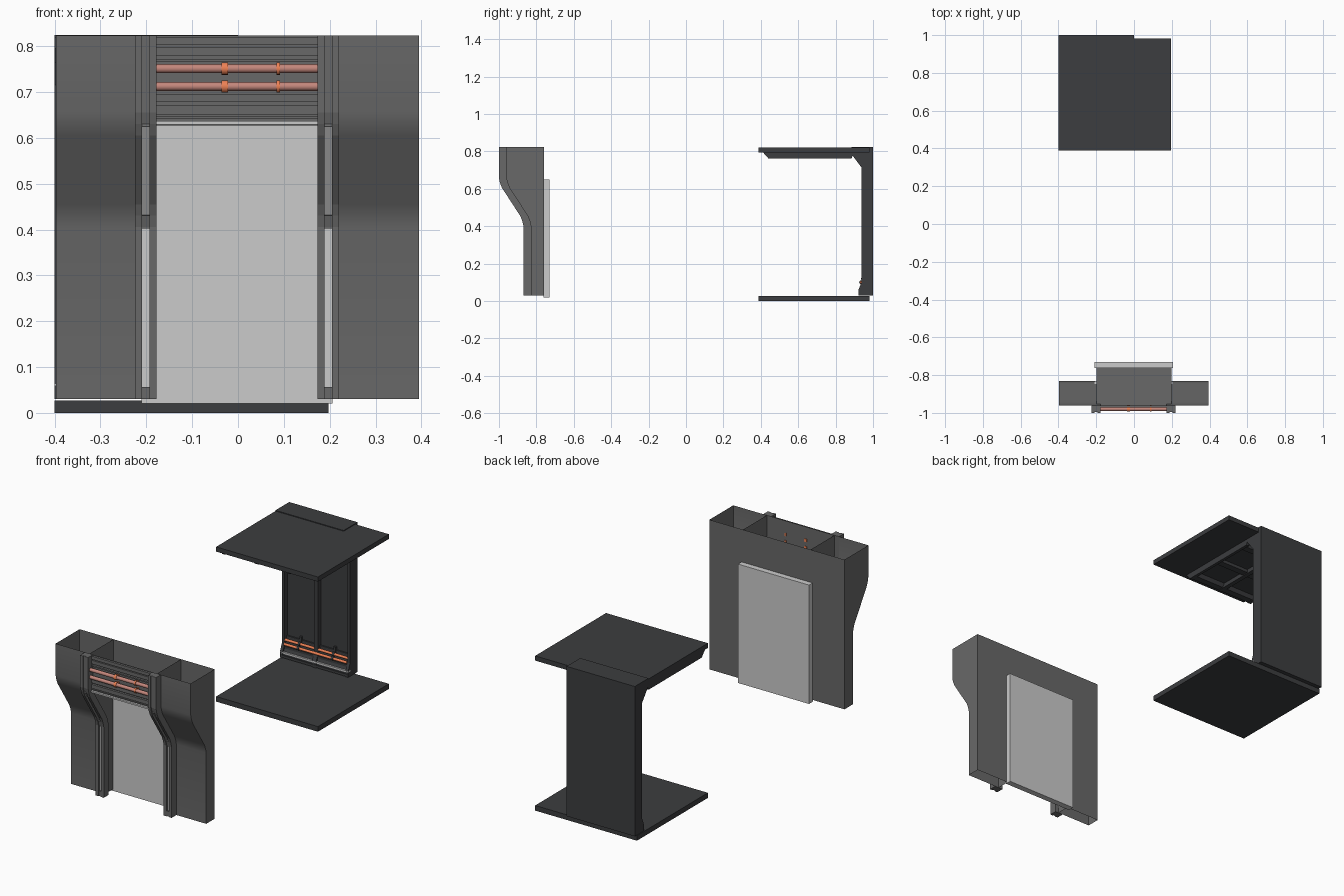
import bpy, bmesh
from mathutils import Vector

if "Cube" in bpy.data.objects:
    bpy.data.objects.remove(bpy.data.objects["Cube"])


def material(name, rgb):
    m = bpy.data.materials.new(name)
    m.diffuse_color = (*rgb, 1)
    m.use_nodes = True
    m.node_tree.nodes["Principled BSDF"].inputs["Base Color"].default_value = m.diffuse_color
    return m


WALL = material("grey_metal", (0.14, 0.14, 0.14))
DARK = material("dark_metal", (0.045, 0.047, 0.05))
PIPE = material("copper", (0.55, 0.24, 0.2))
ORANGE = material("orange", (0.85, 0.22, 0.09))
LIGHT = material("light_strip", (0.75, 0.75, 0.75))


def finish(name, bm, mat, smooth=False):
    bmesh.ops.recalc_face_normals(bm, faces=bm.faces)
    me = bpy.data.meshes.new(name)
    bm.to_mesh(me)
    bm.free()
    if mat:
        me.materials.append(mat)
    for p in me.polygons:
        p.use_smooth = smooth
    ob = bpy.data.objects.new(name, me)
    bpy.context.collection.objects.link(ob)
    if smooth:
        bpy.ops.object.select_all(action='DESELECT')
        ob.select_set(True)
        bpy.context.view_layer.objects.active = ob
        bpy.ops.object.shade_smooth_by_angle(angle=0.6)
    return ob


def prism(name, profile, x0, x1, mat, skip=(), smooth=False):
    """Extrude a (y, z) outline along x; skip lists outline edges left open."""
    bm = bmesh.new()
    a = [bm.verts.new((x0, y, z)) for y, z in profile]
    b = [bm.verts.new((x1, y, z)) for y, z in profile]
    n = len(profile)
    bm.faces.new(a)
    bm.faces.new(b)
    for i in range(n):
        if i not in skip:
            j = (i + 1) % n
            bm.faces.new((a[i], a[j], b[j], b[i]))
    return finish(name, bm, mat, smooth)


def box(name, x0, x1, y0, y1, z0, z1, mat):
    return prism(name, [(y0, z0), (y1, z0), (y1, z1), (y0, z1)], x0, x1, mat)


def pipe(name, x0, x1, y, z, r, mat):
    bm = bmesh.new()
    bmesh.ops.create_cone(bm, cap_ends=True, segments=16, radius1=r, radius2=r, depth=x1 - x0)
    for v in bm.verts:
        v.co = Vector((v.co.z + (x0 + x1) / 2, y + v.co.x, z + v.co.y))
    return finish(name, bm, mat, True)


def front_y(z):
    """Depth of the door wall's stepped front at height z."""
    t = min(1, max(0, (z - 0.43) / 0.2))
    return -0.83 - 0.13 * t


def front_profile(z0, z1, off):
    """Front line from top to bottom, with softened bends."""
    zs = [z for z in (0.655, 0.63, 0.605, 0.455, 0.43, 0.405) if z0 < z < z1]
    soft = {0.63: 0.006, 0.43: -0.006}
    return [(front_y(z) + off + soft.get(z, 0), z) for z in [z1, *zs, z0]]


def strip(name, x0, x1, z0, z1, out, back, mat):
    """Solid bar that follows the wall front."""
    pts = front_profile(z0, z1, out) + front_profile(z0, z1, back)[::-1]
    return prism(name, pts, x0, x1, mat)


# Door wall: hollow wings, open above and below
X0, X1, D = -0.397, 0.395, 0.198
TOP, BOT = 0.823, 0.03
outline = front_profile(BOT, TOP, 0) + [(-0.76, BOT), (-0.76, TOP)]
n = len(outline)
for side, a, b in (("left", X0, -D), ("right", D, X1)):
    prism(side + "_wing", outline, a, b, WALL, skip=(n - 3, n - 1), smooth=True)

# Lintel over the doorway, open on top
prism("lintel", [(-0.96, TOP), (-0.96, 0.627), (-0.76, 0.627), (-0.76, TOP)], -D, D, WALL, skip=(3,))

# Sliding door panel behind the opening
box("door", -0.21, 0.206, -0.762, -0.73, 0.02, 0.65, LIGHT)

# Channel posts with recessed light strips
for c, side in ((-0.2015, "left"), (0.1965, "right")):
    for s in (-1, 1):
        e = sorted((c + s * 0.008, c + s * 0.0235))
        strip(side + "_post_rail", *e, BOT, TOP, -0.04, 0, WALL)
    for z0, z1 in ((BOT, 0.057), (0.402, 0.432), (0.625, TOP)):
        strip(side + "_post_block", c - 0.008, c + 0.008, z0, z1, -0.036, 0, WALL)
    for z0, z1 in ((0.057, 0.402), (0.432, 0.625)):
        strip(side + "_post_light", c - 0.008, c + 0.008, z0, z1, -0.026, 0, LIGHT)

# Lintel trim: bands, pipes, clamps and light
L0, L1 = -0.178, 0.173
for z0, z1 in ((0.803, 0.82), (0.779, 0.798), (0.765, 0.772), (0.678, 0.696), (0.65, 0.67), (0.641, 0.646)):
    box("lintel_band", L0, L1, -0.972, -0.96, z0, z1, WALL)
box("lintel_light", L0, L1, -0.976, -0.96, 0.629, 0.637, LIGHT)
for z in (0.751, 0.712):
    pipe("lintel_pipe", L0, L1, -0.98, z, 0.0095, PIPE)
    for x, w in ((-0.029, 0.007), (0.088, 0.004)):
        pipe("pipe_clamp", x - w, x + w, -0.979, z, 0.0135, ORANGE)
        box("clamp_foot", x - w, x + w, -0.975, -0.957, z - 0.008, z + 0.008, ORANGE)

# Corridor floor and ceiling slabs
F0, F1 = -0.4, 0.197
box("floor_slab", F0, F1, 0.388, 0.982, 0, 0.027, DARK)
box("ceiling_slab", F0, F1, 0.388, 0.982, 0.795, 0.82, DARK)

# Corridor wall with head and sloped upper panel
W0, W1 = -0.4, 0.0
box("corridor_wall", W0, W1, 0.962, 1.0, 0.03, 0.823, DARK)
box("wall_head", W0, W1, 0.885, 1.0, 0.79, 0.824, DARK)
prism("upper_slope", [(0.892, 0.8), (0.95, 0.715), (0.965, 0.7), (0.965, 0.8)], W0, W1, DARK)

# Vertical ribs with gussets, and matching ceiling beams
rib = [(0.885, 0.8), (0.885, 0.785), (0.938, 0.715), (0.938, 0.1), (0.922, 0.06),
       (0.922, 0.03), (0.97, 0.03), (0.97, 0.8)]
beam = [(0.41, 0.797), (0.44, 0.763), (0.885, 0.763), (0.9, 0.797)]
for x0, x1 in ((W0, W0 + 0.016), (-0.212, -0.188), (W1 - 0.016, W1)):
    prism("wall_rib", rib, x0, x1, DARK)
    prism("ceiling_beam", beam, x0, x1, DARK)

# Ceiling cross bars and inset panel
box("ceiling_panel", W0, W1, 0.43, 0.89, 0.785, 0.797, DARK)
prism("ceiling_front_bar", [(0.412, 0.797), (0.44, 0.766), (0.475, 0.766), (0.49, 0.79)], W0, W1, DARK)
for y in (0.65, 0.845):
    box("ceiling_cross_bar", W0, W1, y - 0.018, y + 0.018, 0.768, 0.795, DARK)

# Sloped skirting with pipes, rails and light
prism("skirting", [(0.926, 0.03), (0.926, 0.05), (0.962, 0.135), (0.97, 0.135), (0.97, 0.03)], W0, W1, DARK)
for y, z in ((0.921, 0.04), (0.936, 0.083), (0.955, 0.132)):
    box("skirting_rail", W0, W1, y, y + 0.02, z - 0.006, z + 0.006, DARK)
box("skirting_light", W0, W1, 0.922, 0.94, 0.055, 0.063, LIGHT)
for y, z in ((0.936, 0.1), (0.946, 0.119)):
    pipe("skirting_pipe", W0 + 0.016, W1 - 0.016, y, z, 0.007, ORANGE)
    for x in (-0.3, -0.1):
        pipe("skirting_clamp", x - 0.006, x + 0.006, y, z, 0.01, DARK)
for x in (-0.3, -0.1):
    box("skirting_bracket", x - 0.006, x + 0.006, 0.95, 0.965, 0.12, 0.155, DARK)
